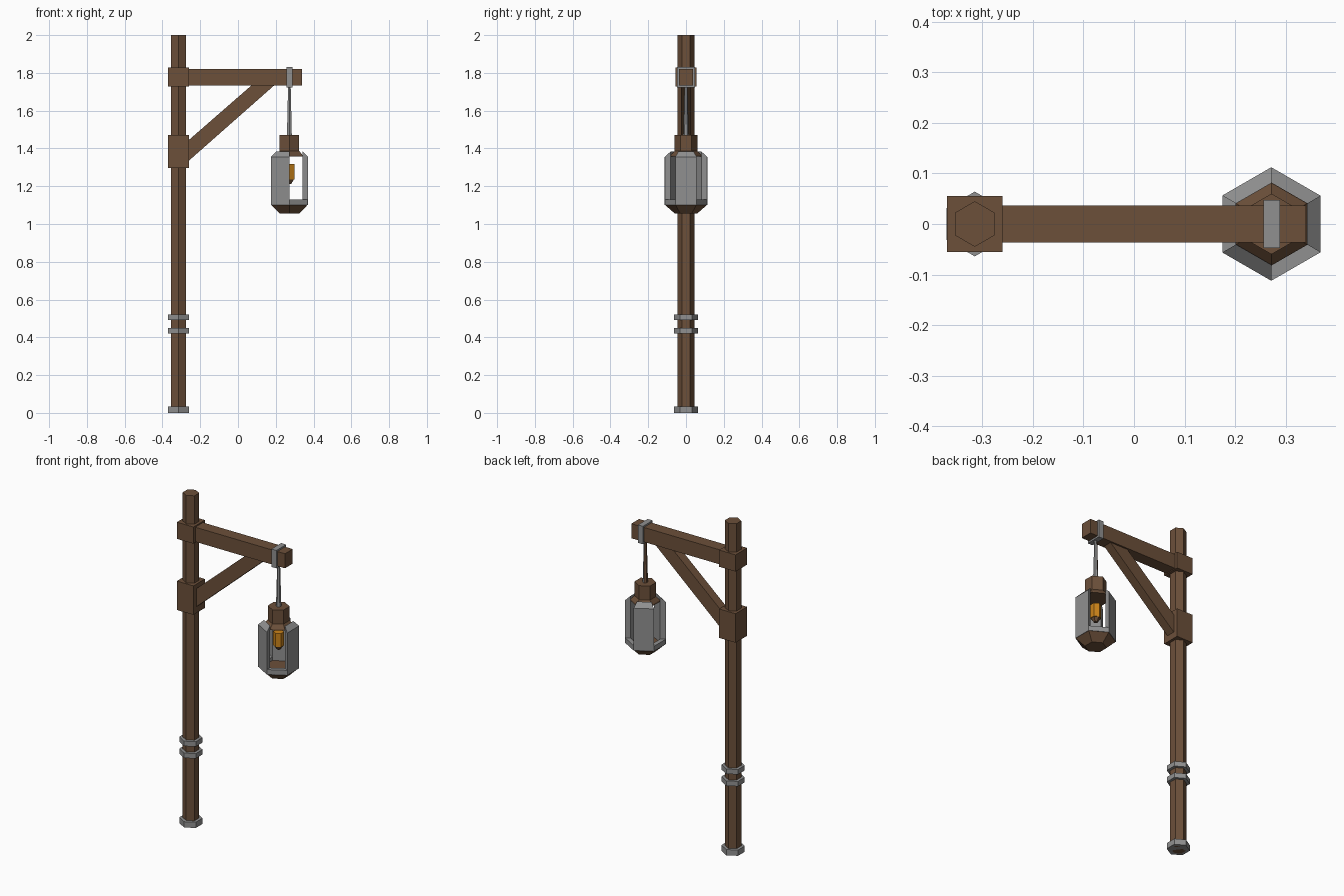
import bpy, bmesh
from math import sin, cos, radians

cube = bpy.data.objects.get("Cube")
if cube:
    bpy.data.objects.remove(cube)

POST_X, LAMP_X = -0.315, 0.272


def material(name, rgb):
    m = bpy.data.materials.new(name)
    m.use_nodes = True
    color = (*rgb, 1)
    m.diffuse_color = color
    m.node_tree.nodes["Principled BSDF"].inputs["Base Color"].default_value = color
    return m


wood = material("brown wood", (0.15, 0.08, 0.042))
iron = material("grey iron", (0.28, 0.28, 0.28))
glow = material("amber glow", (0.60, 0.23, 0.01))


def finish(name, bm, *mats):
    bmesh.ops.recalc_face_normals(bm, faces=bm.faces)
    mesh = bpy.data.meshes.new(name)
    bm.to_mesh(mesh)
    bm.free()
    for m in mats:
        mesh.materials.append(m)
    obj = bpy.data.objects.new(name, mesh)
    bpy.context.collection.objects.link(obj)
    return obj


def prism(name, outline, half_y, mat):
    """Extrude an (x, z) outline symmetrically across y."""
    bm = bmesh.new()
    face = bm.faces.new([bm.verts.new((x, -half_y, z)) for x, z in outline])
    out = bmesh.ops.extrude_face_region(bm, geom=[face])["geom"]
    moved = [v for v in out if isinstance(v, bmesh.types.BMVert)]
    bmesh.ops.translate(bm, verts=moved, vec=(0, 2 * half_y, 0))
    return finish(name, bm, mat)


def box(name, x0, x1, half_y, z0, z1, mat):
    return prism(name, [(x0, z0), (x1, z0), (x1, z1), (x0, z1)], half_y, mat)


def hex_solid(name, cx, profile, *mats):
    """Stack six-sided rings of (radius, z) and cap both ends."""
    bm = bmesh.new()
    rings = [[bm.verts.new((cx + r * cos(radians(a)), r * sin(radians(a)), z))
              for a in range(30, 390, 60)] for r, z in profile]
    for low, high in zip(rings, rings[1:]):
        for i in range(6):
            j = (i + 1) % 6
            bm.faces.new((low[i], low[j], high[j], high[i]))
    bm.faces.new(rings[0])
    bm.faces.new(rings[-1])
    return finish(name, bm, *mats)


def hex_wall(name, cx, section, facings, mat):
    """Sweep a closed (radius, z) section along chosen sides of a hexagon."""
    bm = bmesh.new()
    for facing in facings:
        a, b = [[bm.verts.new((cx + r * cos(t), r * sin(t), z)) for r, z in section]
                for t in (radians(facing - 30), radians(facing + 30))]
        for i in range(len(section)):
            j = (i + 1) % len(section)
            bm.faces.new((a[i], a[j], b[j], b[i]))
        if len(facings) < 6:
            bm.faces.new(a)
            bm.faces.new(b)
    bmesh.ops.remove_doubles(bm, verts=bm.verts, dist=0.0005)
    return finish(name, bm, mat)


# Post with its iron foot and bands
hex_solid("post", POST_X, [(0.045, 0), (0.045, 2)], wood)
for name, z0, z1 in (("post_foot", 0, 0.035), ("lower_band", 0.42, 0.45),
                     ("upper_band", 0.492, 0.522)):
    hex_solid(name, POST_X, [(0.064, z0), (0.064, z1)], iron)

# Joint blocks, arm and diagonal brace
box("upper_block", -0.37, -0.26, 0.055, 1.727, 1.828, wood)
box("lower_block", -0.37, -0.26, 0.055, 1.297, 1.472, wood)
box("arm", -0.29, 0.34, 0.037, 1.732, 1.82, wood)
prism("brace", [(-0.30, 1.30), (-0.30, 1.41), (0.09, 1.75), (0.21, 1.75)], 0.027, wood)

# Iron strap and hanger
box("arm_strap", 0.256, 0.289, 0.047, 1.722, 1.83, iron)
hanger = hex_solid("hanger", LAMP_X, [(0.015, 1.46), (0.008, 1.73)], iron, wood)
for p in hanger.data.polygons:
    if p.normal.x < -0.3 and p.normal.y > -0.1:
        p.material_index = 1

# Lantern roof and base
hex_solid("lantern_cap", LAMP_X, [(0.06, 1.38), (0.06, 1.472)], wood)
hex_solid("lantern_roof", LAMP_X, [(0.082, 1.357), (0.08, 1.365), (0.06, 1.387)], wood)
hex_solid("lantern_base", LAMP_X, [(0.06, 1.056), (0.11, 1.1), (0.084, 1.108)], wood)

# Lantern rim and three alternating iron shutters
hex_wall("lantern_rim", LAMP_X,
         [(0.112, 1.1), (0.112, 1.13), (0.082, 1.13), (0.082, 1.1)],
         range(0, 360, 60), iron)
hex_wall("lantern_shutters", LAMP_X,
         [(0.1125, 1.1), (0.1125, 1.356), (0.081, 1.384), (0.081, 1.1)],
         (0, 120, 240), iron)

# Light
hex_solid("lamp_light", LAMP_X, [(0.03, 1.235), (0.03, 1.318)], glow)
hex_solid("lamp_socket", LAMP_X, [(0.012, 1.212), (0.026, 1.235)], wood)
